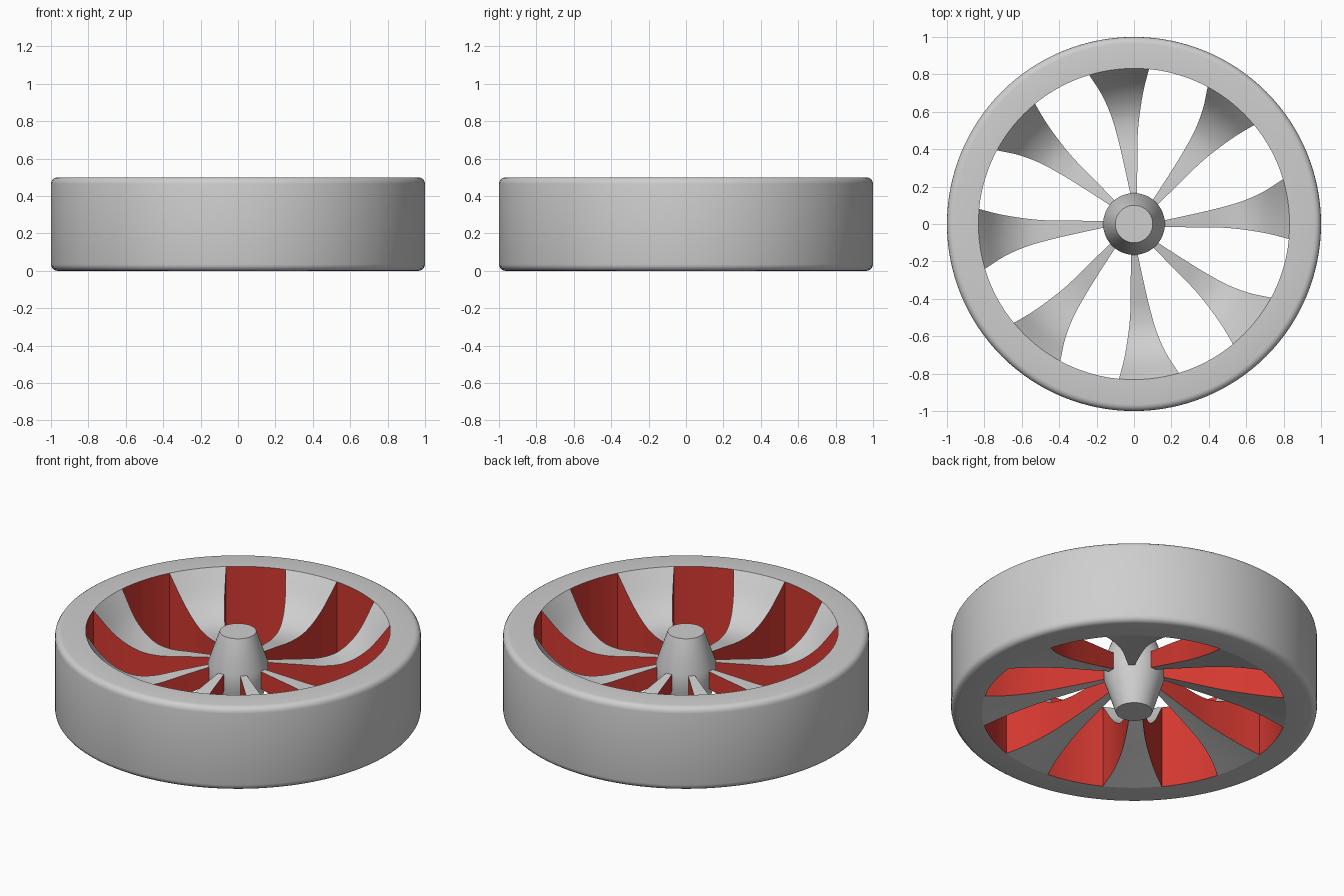
import bpy, bmesh, math

if "Cube" in bpy.data.objects:
    bpy.data.objects.remove(bpy.data.objects["Cube"])


def material(name, rgb):
    m = bpy.data.materials.new(name)
    m.diffuse_color = (*rgb, 1)
    m.use_nodes = True
    m.node_tree.nodes["Principled BSDF"].inputs["Base Color"].default_value = m.diffuse_color
    return m


grey = material("light grey", (0.62, 0.62, 0.62))
red = material("red", (0.65, 0.04, 0.03))


def finish(bm, name):
    bmesh.ops.recalc_face_normals(bm, faces=bm.faces)
    me = bpy.data.meshes.new(name)
    bm.to_mesh(me)
    bm.free()
    me.materials.append(grey)
    me.materials.append(red)
    ob = bpy.data.objects.new(name, me)
    bpy.context.collection.objects.link(ob)
    bpy.ops.object.select_all(action='DESELECT')
    ob.select_set(True)
    bpy.context.view_layer.objects.active = ob
    bpy.ops.object.shade_smooth_by_angle(angle=math.radians(35))
    return ob


def lathe(name, profile, closed, steps=128, red_segment=None):
    """Revolve (radius, z) points; open profiles get flat end caps."""
    bm = bmesh.new()
    rings = [[bm.verts.new((r * math.cos(2 * math.pi * i / steps),
                            r * math.sin(2 * math.pi * i / steps), z))
              for i in range(steps)] for r, z in profile]
    n = len(rings)
    for k in range(n if closed else n - 1):
        a, b = rings[k], rings[(k + 1) % n]
        for i in range(steps):
            j = (i + 1) % steps
            f = bm.faces.new((a[i], a[j], b[j], b[i]))
            f.material_index = int(k == red_segment)
    if not closed:
        bm.faces.new(rings[0])
        bm.faces.new(rings[-1])
    return finish(bm, name)


def corner(cz, start, b=0.035):
    """Rounded outer corner of the rim."""
    return [(1 - b + b * math.cos(math.radians(start + 22.5 * i)),
             cz + b * math.sin(math.radians(start + 22.5 * i))) for i in range(5)]


# Rim: flat faces, rounded outer corners, red inner wall
rim_profile = [(0.832, 0.0)] + corner(0.035, -90) + corner(0.465, 0) + [(0.832, 0.5)]
lathe("rim", rim_profile, True, red_segment=len(rim_profile) - 1)

# Hub: a cone above and a cone below a short collar
lathe("hub", [(0.1, 0.0), (0.165, 0.205), (0.165, 0.308), (0.1, 0.497)], False, steps=64)

# Spoke shape along its length: left edge, right edge, top, underside
RADII = [0.15, 0.33, 0.48, 0.60, 0.72, 0.832]
LEFT = [-0.017, -0.055, -0.09, -0.125, -0.176, -0.24]
RIGHT = [0.016, 0.018, 0.02, 0.032, 0.052, 0.08]
TOP = [0.305, 0.278, 0.258, 0.275, 0.355, 0.5]
UNDER = [0.205, 0.15, 0.105, 0.07, 0.034, 0.0]


def sample(v, r):
    """Smooth cubic interpolation over RADII."""
    n = len(RADII)
    k = max(i for i in range(n - 1) if r >= RADII[i] - 1e-9)

    def slope(i):
        a, b = max(i - 1, 0), min(i + 1, n - 1)
        return (v[b] - v[a]) / (RADII[b] - RADII[a])
    h = RADII[k + 1] - RADII[k]
    t = (r - RADII[k]) / h
    return ((2*t**3 - 3*t**2 + 1) * v[k] + (t**3 - 2*t**2 + t) * h * slope(k)
            + (3*t**2 - 2*t**3) * v[k + 1] + (t**3 - t**2) * h * slope(k + 1))


# Spokes: eight flared blades with grey dished faces and red sides
ROWS, COLS = 30, 8
for s in range(8):
    ca, sa = math.cos(s * math.pi / 4), math.sin(s * math.pi / 4)
    bm = bmesh.new()
    top, under = [], []
    for i in range(ROWS + 1):
        r = RADII[0] + (RADII[-1] - RADII[0]) * i / ROWS
        lo, hi = sample(LEFT, r), sample(RIGHT, r)
        for rows, table in ((top, TOP), (under, UNDER)):
            z = sample(table, r)
            row = []
            for j in range(COLS + 1):
                x = lo + (hi - lo) * j / COLS
                y = math.sqrt(r * r - x * x)
                row.append(bm.verts.new((x * ca - y * sa, x * sa + y * ca, z)))
            rows.append(row)
    for i in range(ROWS):
        for g in (top, under):
            for j in range(COLS):
                bm.faces.new((g[i][j], g[i][j + 1], g[i + 1][j + 1], g[i + 1][j]))
        for j in (0, COLS):
            f = bm.faces.new((top[i][j], top[i + 1][j], under[i + 1][j], under[i][j]))
            f.material_index = 1
    finish(bm, f"spoke_{s + 1}")
    # Open spoke ends are buried in the hub and rim
    me = bpy.context.object.data
    mid = next(p for p in me.polygons if p.material_index == 0)
    if mid.normal.z < 0:
        me.flip_normals()
